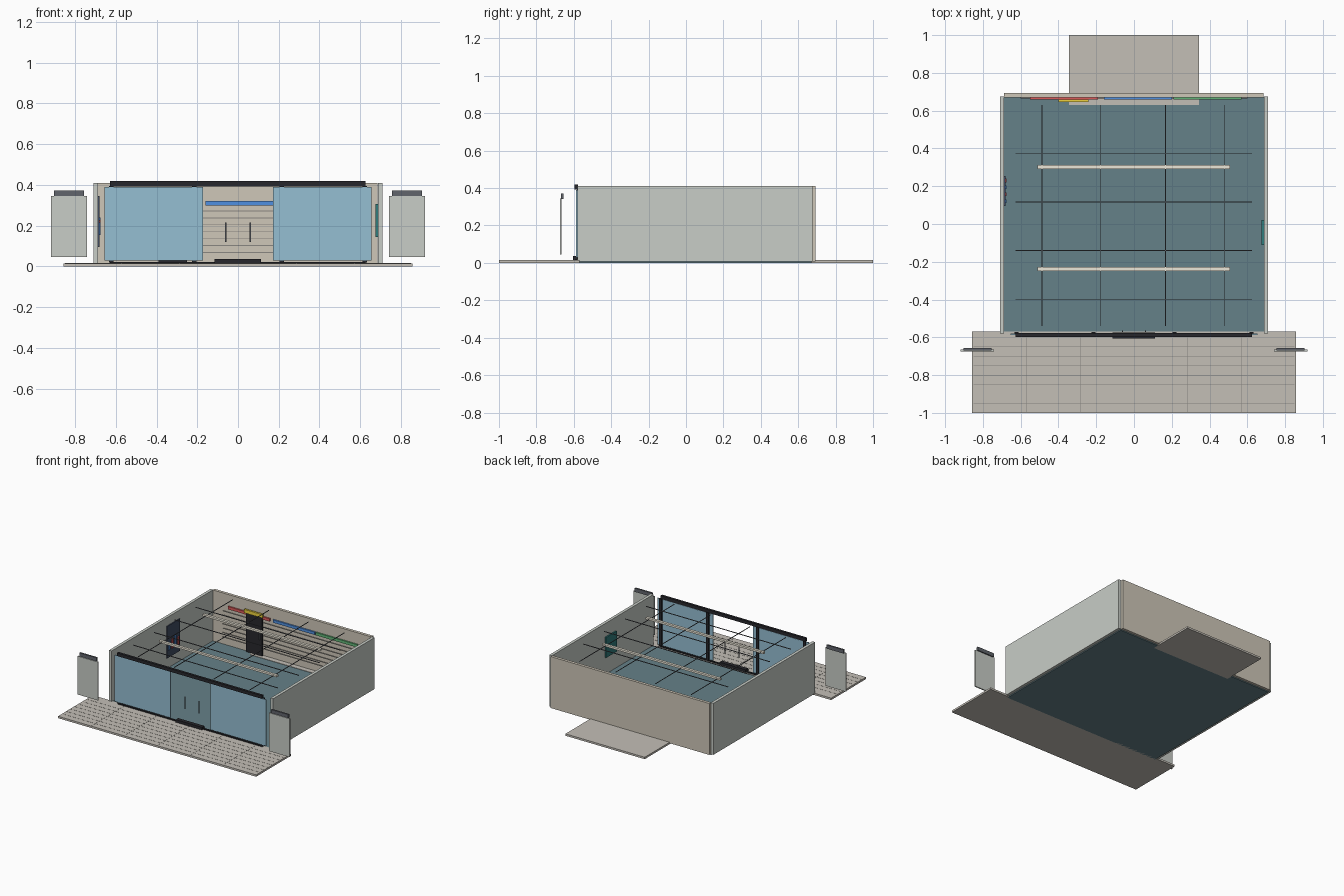
import bpy

mats = {}
COL = {
    "stone": (0.55, 0.52, 0.47), "cream": (0.62, 0.57, 0.48), "wall": (0.58, 0.61, 0.57),
    "floor": (0.13, 0.22, 0.25), "dark": (0.02, 0.02, 0.025), "glass": (0.30, 0.52, 0.65),
    "light": (0.85, 0.81, 0.70), "line": (0.25, 0.24, 0.22), "red": (0.70, 0.10, 0.10),
    "blue": (0.08, 0.28, 0.75), "green": (0.12, 0.45, 0.18), "yellow": (0.85, 0.65, 0.05),
    "navy": (0.05, 0.07, 0.12), "teal": (0.03, 0.20, 0.20), "metal": (0.12, 0.13, 0.15),
}


def mat(name):
    if name not in mats:
        m = bpy.data.materials.new(name)
        m.diffuse_color = (*COL[name], 1)
        mats[name] = m
    return mats[name]


def box(name, x, y, z, colour):
    """Box from (min, max) ranges on each axis."""
    bpy.ops.mesh.primitive_cube_add(size=1)
    o = bpy.context.object
    o.name = name
    for v in o.data.vertices:
        v.co = [r[0] if c < 0 else r[1] for c, r in zip(v.co, (x, y, z))]
    o.data.materials.append(mat(colour))
    return o


def around(c, half):
    return (c - half, c + half)


def mirrored(s, a, b):
    return tuple(sorted((s * a, s * b)))


# ground slabs and floor
box("front_pavement", (-0.857, 0.857), (-1, -0.57), (0, 0.015), "stone")
box("rear_pavement", (-0.343, 0.343), (0.63, 1), (0, 0.015), "stone")
box("floor", (-0.687, 0.687), (-0.585, 0.672), (0, 0.012), "floor")

# paving joints
for y in (-0.65, -0.70, -0.75, -0.80, -0.85, -0.90, -0.95):
    box("paving_joint_long", (-0.85, 0.85), around(y, 0.0012), (0.0145, 0.0158), "line")
for i in range(-2, 3):
    box("paving_joint_cross", around(i * 0.285, 0.0012), (-0.995, -0.60), (0.0145, 0.0158), "line")

# walls
box("back_wall", (-0.687, 0.685), (0.67, 0.693), (0.008, 0.41), "cream")
for s in (-1, 1):
    box("side_wall", mirrored(s, 0.687, 0.71), (-0.58, 0.675), (0.008, 0.41), "wall")

# glazed front, posts and header beam
for s in (-1, 1):
    box("window", mirrored(s, 0.173, 0.655), (-0.588, -0.581), (0.028, 0.39), "glass")
    for px in (0.215, 0.622):
        box("window_post", around(s * px, 0.011), (-0.582, -0.572), (0.02, 0.395), "dark")
    # door handle with two fixings
    box("door_handle", around(s * 0.061, 0.0035), (-0.572, -0.565), (0.12, 0.215), "metal")
box("header_beam", (-0.628, 0.625), (-0.597, -0.578), (0.393, 0.418), "dark")
box("sill_rail", (-0.628, 0.625), (-0.592, -0.578), (0.012, 0.022), "dark")
box("door_step", (-0.115, 0.112), (-0.605, -0.574), (0.015, 0.036), "dark")

# ceiling grid and long lamps
for y in (0.375, 0.117, -0.14, -0.398):
    box("ceiling_rail", (-0.628, 0.625), around(y, 0.0022), (0.400, 0.405), "metal")
for x in (-0.487, -0.175, 0.167, 0.48):
    box("ceiling_cross_rail", around(x, 0.0016), (-0.54, 0.63), (0.400, 0.405), "metal")
for y in (0.302, -0.238):
    box("ceiling_lamp", (-0.512, 0.508), around(y, 0.01), (0.397, 0.412), "light")

# back wall shelving lines and coloured section strips
for i in range(7):
    box("wall_slat", (-0.60, 0.60), (0.664, 0.671), around(0.068 + i * 0.034, 0.002), "line")
for c, col in ((-0.37, "red"), (0.02, "blue"), (0.39, "green")):
    box("section_strip", around(c, 0.18), (0.659, 0.671), (0.30, 0.322), col)

# back door and the plate above it
box("rear_door", (-0.39, -0.25), (0.653, 0.668), (0.014, 0.315), "dark")
box("door_plate", (-0.40, -0.24), (0.645, 0.66), (0.318, 0.345), "yellow")
box("rear_door_handle", around(-0.27, 0.005), (0.645, 0.653), (0.14, 0.18), "metal")

# wall boards
box("left_board", (-0.688, -0.68), (0.095, 0.255), (0.095, 0.345), "navy")
for i, col in enumerate(("blue", "red", "blue", "red")):
    y = 0.12 + i * 0.037
    box("board_item", (-0.681, -0.674), around(y, 0.01), (0.155, 0.215 + 0.012 * (i % 3)), col)
box("right_board", (0.676, 0.688), (-0.11, 0.02), (0.145, 0.305), "teal")

# free-standing screens beside the entrance
for s in (-1, 1):
    box("side_screen", mirrored(s, 0.74, 0.918), (-0.674, -0.665), (0.045, 0.345), "wall")
    box("screen_cap", mirrored(s, 0.755, 0.903), (-0.669, -0.656), (0.343, 0.372), "metal")
